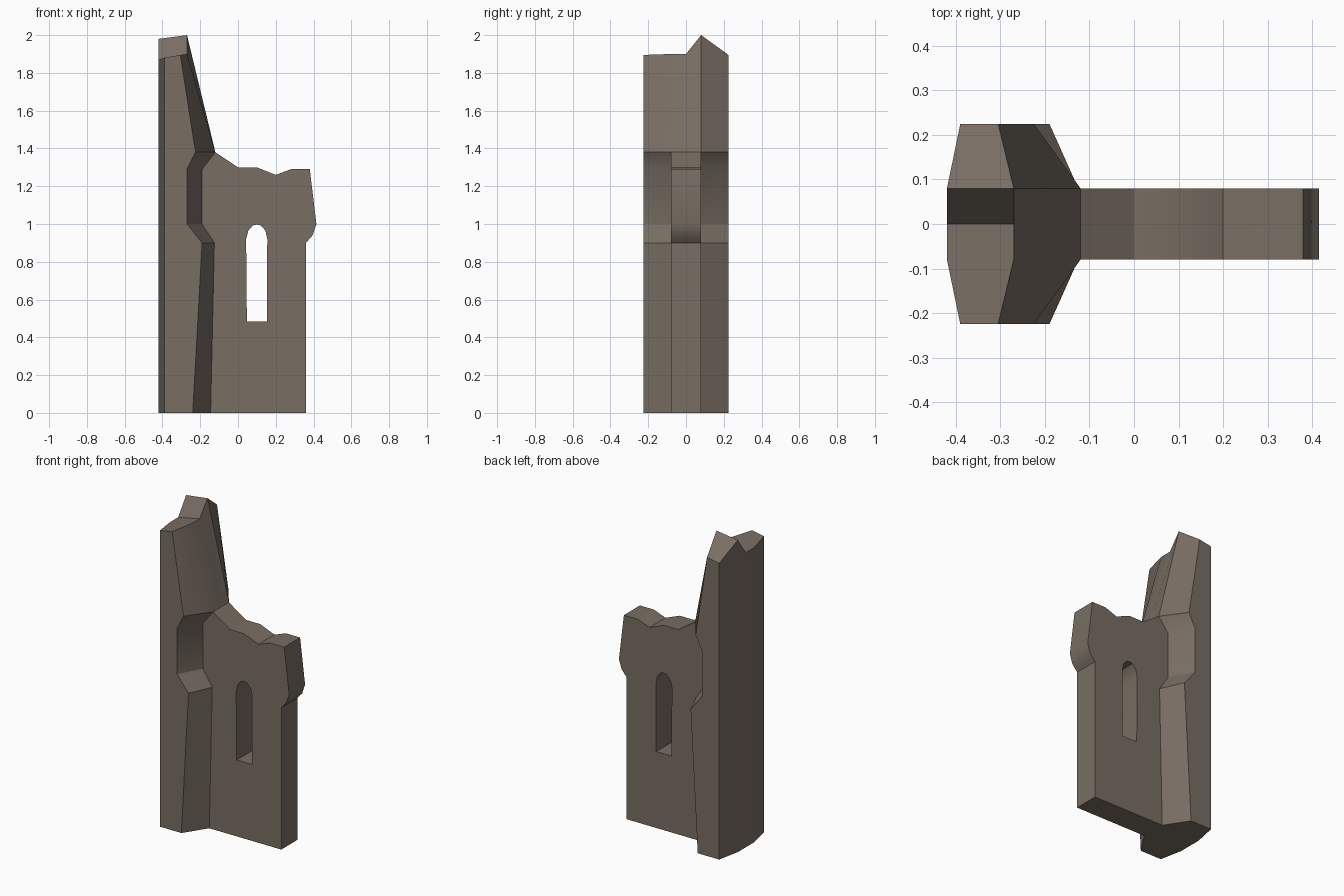
import bpy, bmesh

if "Cube" in bpy.data.objects:
    bpy.data.objects.remove(bpy.data.objects["Cube"])

T = 0.08   # half thickness of wall
D = 0.225  # half depth of pillar

bm = bmesh.new()


def strip(a, b):
    """Quads between two equally long closed loops."""
    n = len(a)
    for i in range(n):
        j = (i + 1) % n
        bm.faces.new((a[i], a[j], b[j], b[i]))


# Pillar levels: height, outer corner x, wall-side x
levels = [(0, -0.24, -0.145), (0.9, -0.19, -0.125), (1.0, -0.27, -0.19),
          (1.29, -0.27, -0.19), (1.38, -0.225, -0.12), (None, -0.305, -0.27)]
# Broken top heights at each depth: left side, right side
top = {-D: (1.88, 1.895), -T: (1.87, 1.9), 0: (1.87, 1.9), T: (1.98, 2.0), D: (1.88, 1.895)}
depths = [-D, -T, 0, T, D]

rings = []
for z, xo, xi in levels:
    right = [(xo if abs(y) == D else xi, y, top[y][1] if z is None else z) for y in depths]
    left = [(-0.39 if abs(y) == D else -0.42, y, top[y][0] if z is None else z)
            for y in reversed(depths)]
    rings.append([bm.verts.new(p) for p in right + left])

for k in range(5):
    for i in range(10):
        if k < 4 and i in (1, 2):   # open where the wall joins
            continue
        j = (i + 1) % 10
        bm.faces.new((rings[k][i], rings[k][j], rings[k + 1][j], rings[k + 1][i]))

# Pillar base and broken top
bm.faces.new(rings[0][::-1])
r = rings[-1]
for i in range(4):
    bm.faces.new((r[i], r[i + 1], r[8 - i], r[9 - i]))

# Wall outline (joint side first, then broken top and right edge) and window slot
joint = [(xi, z) for z, xo, xi in levels[:5]]
edge = [(0, 1.3), (0.1, 1.3), (0.2, 1.26), (0.28, 1.29), (0.38, 1.29),
        (0.415, 1.0), (0.395, 0.94), (0.36, 0.9), (0.36, 0)]
slot = [(0.047, 0.485), (0.043, 0.92), (0.055, 0.965), (0.078, 0.992), (0.1, 0.997),
        (0.122, 0.992), (0.145, 0.965), (0.155, 0.92), (0.153, 0.485)]

sides = []
for y in (-T, T):
    loops, edges = [], []
    for pts in (joint + edge, slot):
        vs = [bm.verts.new((x, y, z)) for x, z in pts]
        edges += [bm.edges.new((vs[i - 1], vs[i])) for i in range(len(vs))]
        loops.append(vs)
    bmesh.ops.triangle_fill(bm, edges=edges, use_beauty=True, use_dissolve=False)
    sides.append(loops)

# Wall thickness, skipping the joint, and slot lining
a, b = sides[0][0], sides[1][0]
for i in range(4, len(a)):
    j = (i + 1) % len(a)
    bm.faces.new((a[i], a[j], b[j], b[i]))
strip(sides[0][1], sides[1][1])

bmesh.ops.remove_doubles(bm, verts=bm.verts[:], dist=0.0005)
bmesh.ops.recalc_face_normals(bm, faces=bm.faces[:])

mesh = bpy.data.meshes.new("ruined_wall_with_pillar")
bm.to_mesh(mesh)
bm.free()
obj = bpy.data.objects.new("ruined_wall_with_pillar", mesh)
bpy.context.collection.objects.link(obj)

stone = bpy.data.materials.new("brown_stone")
stone.diffuse_color = (0.19, 0.155, 0.125, 1)
stone.use_nodes = True
stone.node_tree.nodes["Principled BSDF"].inputs["Base Color"].default_value = stone.diffuse_color
mesh.materials.append(stone)

bpy.context.view_layer.objects.active = obj
obj.select_set(True)
bpy.ops.object.shade_smooth_by_angle(angle=0.55)
